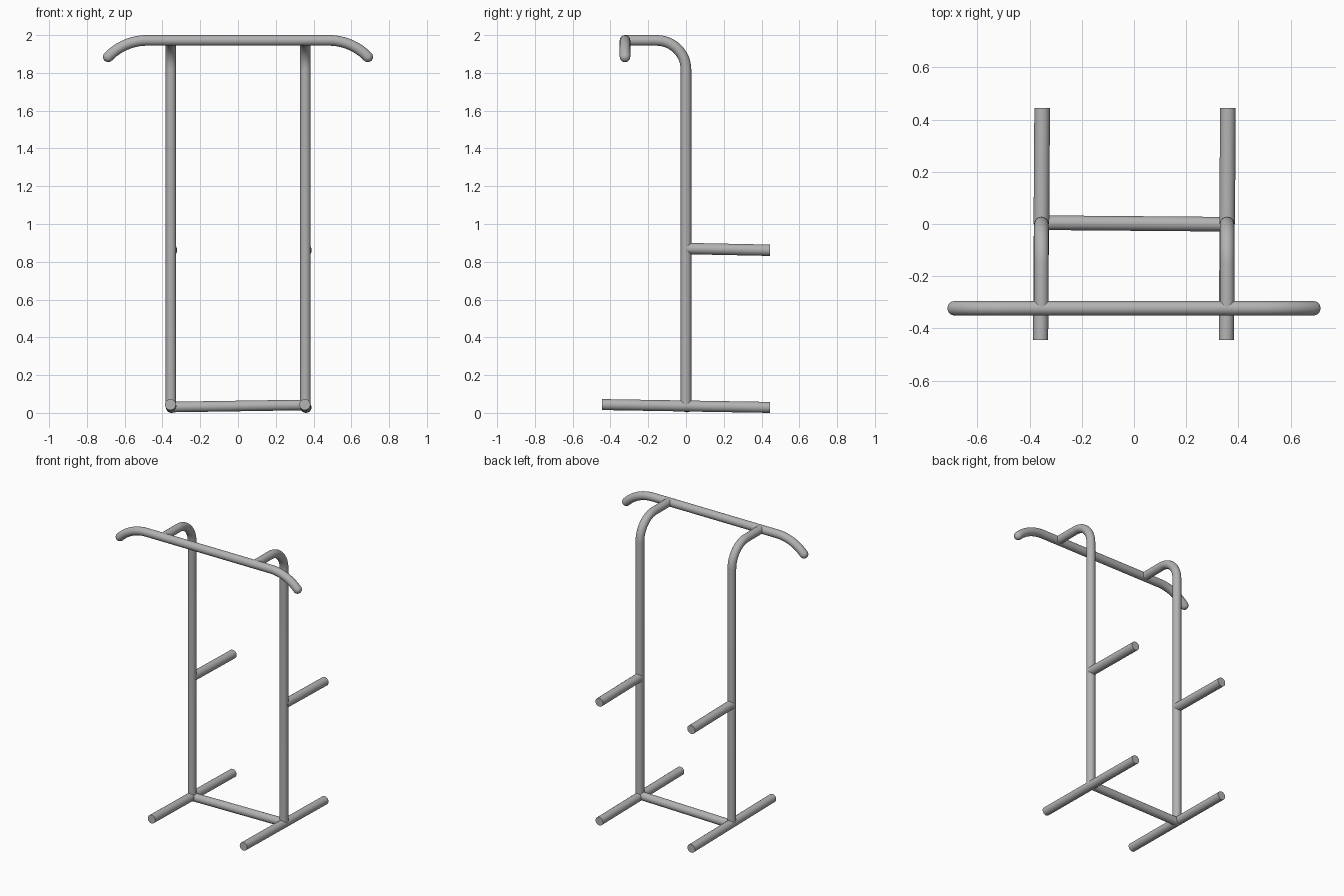
import bpy, bmesh, math
from mathutils import Vector

if "Cube" in bpy.data.objects:
    bpy.data.objects.remove(bpy.data.objects["Cube"])

steel = bpy.data.materials.new("grey_steel")
steel.diffuse_color = (0.45, 0.45, 0.45, 1)
steel.use_nodes = True
steel.node_tree.nodes["Principled BSDF"].inputs["Base Color"].default_value = steel.diffuse_color


def tube(name, path, radius, side, sides=24, round_ends=False):
    """Sweep a circle along a planar path; side is the normal of that plane."""
    pts = [Vector(p) for p in path]
    side = Vector(side).normalized()
    n = len(pts)
    tans = [(pts[min(i + 1, n - 1)] - pts[max(i - 1, 0)]).normalized() for i in range(n)]
    stations = [(p, t, radius) for p, t in zip(pts, tans)]
    if round_ends:
        caps = [math.radians(a) for a in (18, 36, 54, 72, 85)]
        def cap(p, t):
            return [(p + t * radius * math.sin(a), t, radius * math.cos(a)) for a in caps]
        start = [(p, -t, r) for p, t, r in cap(pts[0], -tans[0])]
        stations = start[::-1] + stations + cap(pts[-1], tans[-1])
    bm = bmesh.new()
    rings = []
    for p, t, r in stations:
        up = side.cross(t).normalized()
        angles = [2 * math.pi * k / sides for k in range(sides)]
        rings.append([bm.verts.new(p + (side * math.cos(a) + up * math.sin(a)) * r) for a in angles])
    for a, b in zip(rings, rings[1:]):
        for k in range(sides):
            j = (k + 1) % sides
            bm.faces.new((a[k], a[j], b[j], b[k]))
    bm.faces.new(rings[0][::-1])
    bm.faces.new(rings[-1])
    bmesh.ops.recalc_face_normals(bm, faces=bm.faces)
    me = bpy.data.meshes.new(name)
    bm.to_mesh(me)
    bm.free()
    me.materials.append(steel)
    ob = bpy.data.objects.new(name, me)
    bpy.context.collection.objects.link(ob)
    bpy.ops.object.select_all(action='DESELECT')
    ob.select_set(True)
    bpy.context.view_layer.objects.active = ob
    bpy.ops.object.shade_smooth_by_angle(angle=math.radians(40))
    return ob


R, TOP, BAR_Y = 0.028, 1.972, -0.323

# Pull-up bar with drooping rounded ends
BEND, DROOP = 0.285, math.radians(46)
arc = []
for i in range(13):
    a = DROOP * i / 12
    arc.append((0.482 + BEND * math.sin(a), BAR_Y, TOP - BEND * (1 - math.cos(a))))
tube("pull_up_bar", [(-x, y, z) for x, y, z in arc[::-1]] + arc, R, (0, 1, 0), round_ends=True)

# Each side: upright bent forward to the bar, dip arm, floor foot
BR = 0.155
for label, x in (("left", -0.355), ("right", 0.357)):
    bend = []
    for i in range(13):
        a = math.pi / 2 * i / 12
        bend.append((x, -BR + BR * math.cos(a), TOP - BR + BR * math.sin(a)))
    tube(label + "_upright", [(x, 0, 0.036)] + bend + [(x, BAR_Y, TOP)], R, (1, 0, 0))
    tube(label + "_dip_arm", [(x, 0, 0.87), (x + 0.003, 0.445, 0.861)], 0.030, (1, 0, 0))
    tube(label + "_foot", [(x - 0.003, -0.445, 0.044), (x + 0.003, 0.445, 0.029)], 0.029, (1, 0, 0))

# Crossbar joining the feet
tube("base_crossbar", [(-0.355, 0.005, 0.031), (0.357, -0.001, 0.042)], 0.028, (0, 1, 0))
